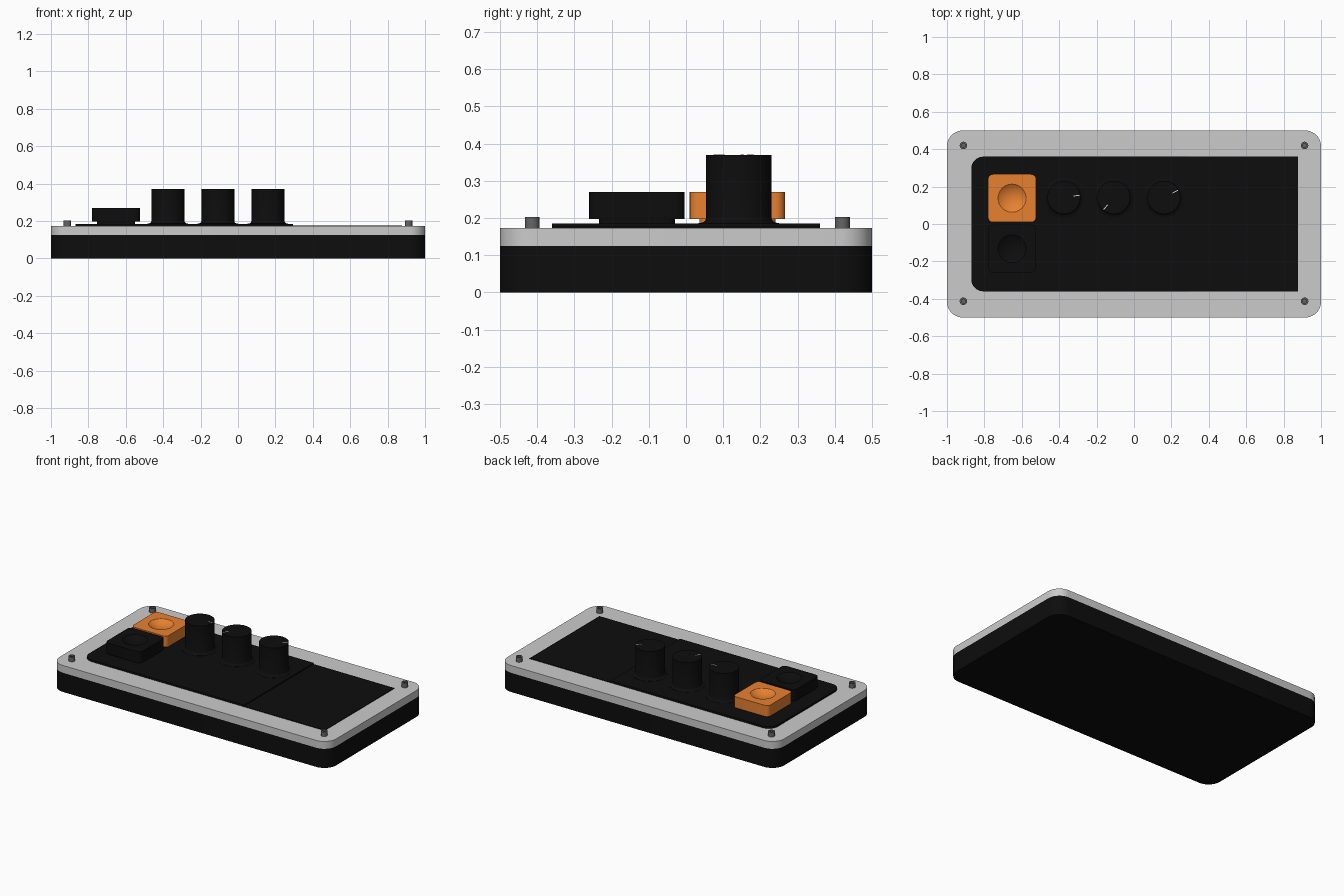
import bpy, bmesh
from math import sin, cos, pi, radians
from mathutils import Vector

if "Cube" in bpy.data.objects:
    bpy.data.objects.remove(bpy.data.objects["Cube"])


def material(name, rgb):
    m = bpy.data.materials.new(name)
    m.diffuse_color = (*rgb, 1)
    m.use_nodes = True
    m.node_tree.nodes["Principled BSDF"].inputs["Base Color"].default_value = m.diffuse_color
    return m


BLACK = material("black", (0.004, 0.004, 0.004))
ORANGE = material("orange", (0.8, 0.22, 0.03))
STEEL = material("dark_steel", (0.13, 0.13, 0.13))
WHITE = material("white", (0.85, 0.85, 0.85))


def finish(bm, name, mat, loc=(0, 0, 0)):
    bmesh.ops.recalc_face_normals(bm, faces=bm.faces)
    me = bpy.data.meshes.new(name)
    bm.to_mesh(me)
    bm.free()
    ob = bpy.data.objects.new(name, me)
    ob.location = loc
    bpy.context.collection.objects.link(ob)
    if mat:
        me.materials.append(mat)
    return ob


def smooth(ob):
    bpy.ops.object.select_all(action='DESELECT')
    ob.select_set(True)
    bpy.context.view_layer.objects.active = ob
    bpy.ops.object.shade_smooth_by_angle(angle=radians(35))


def slab(name, x0, x1, y0, y1, z0, z1, radii, mat=None, seg=10):
    """Extruded rectangle; radii run counter-clockwise from the +x +y corner."""
    bm = bmesh.new()
    corners = [(x1, y1, -1, -1), (x0, y1, 1, -1), (x0, y0, 1, 1), (x1, y0, -1, 1)]
    verts = []
    for i, ((x, y, sx, sy), r) in enumerate(zip(corners, radii)):
        for k in range(seg + 1 if r else 1):
            a = (i + k / seg) * pi / 2
            verts.append(bm.verts.new((x + sx * r + r * cos(a), y + sy * r + r * sin(a), z0)))
            if not r:
                verts[-1].co = (x, y, z0)
    face = bm.faces.new(verts)
    ext = bmesh.ops.extrude_face_region(bm, geom=[face])
    top = [g for g in ext["geom"] if isinstance(g, bmesh.types.BMVert)]
    bmesh.ops.translate(bm, verts=top, vec=(0, 0, z1 - z0))
    ob = finish(bm, name, mat)
    smooth(ob)
    return ob


def lathe(name, profile, loc, mat, seg=48):
    bm = bmesh.new()
    vs = [bm.verts.new((r, 0, z)) for r, z in profile]
    es = [bm.edges.new(p) for p in zip(vs, vs[1:])]
    bmesh.ops.spin(bm, geom=vs + es, axis=(0, 0, 1), cent=(0, 0, 0),
                   steps=seg, angle=2 * pi, use_duplicate=False)
    bmesh.ops.remove_doubles(bm, verts=bm.verts, dist=1e-5)
    ob = finish(bm, name, mat, loc)
    smooth(ob)
    return ob


def button(name, y, mat):
    x, h, s = -0.652, 0.128, 0.102
    slab(name + "_stem", x - s, x + s, y - s, y + s, 0.183, 0.199, [0.02] * 4, mat, 6)
    cap = slab(name + "_cap", x - h, x + h, y - h, y + h, 0.197, 0.27, [0.026] * 4, mat, 6)
    # spherical finger dish cut into the cap
    bm = bmesh.new()
    bmesh.ops.create_uvsphere(bm, u_segments=48, v_segments=48, radius=0.125)
    cutter = finish(bm, name + "_dish_cutter", mat, (x, y, 0.37))
    cutter.hide_render = True
    mod = cap.modifiers.new("dish", 'BOOLEAN')
    mod.operation, mod.solver, mod.object = 'DIFFERENCE', 'EXACT', cutter
    bpy.context.view_layer.objects.active = cap
    bpy.ops.object.modifier_apply(modifier="dish")
    bpy.data.objects.remove(cutter)
    smooth(cap)


# case and top plate
slab("case_body", -1, 1, -0.5, 0.5, 0, 0.125, [0.085] * 4, BLACK)
slab("top_plate", -1, 1, -0.5, 0.5, 0.125, 0.173, [0.085] * 4)

# raised control panel and lower screen
slab("control_panel", -0.87, 0.295, -0.36, 0.36, 0.168, 0.185, [0, 0.065, 0.065, 0], BLACK)
slab("screen", 0.295, 0.878, -0.36, 0.36, 0.168, 0.177, [0] * 4, BLACK)

# corner screws with sockets
for sx in (-1, 1):
    for y in (-0.413, 0.42):
        lathe("corner_screw", [(0, 0), (0.02, 0), (0.02, 0.033), (0.011, 0.033),
                               (0.011, 0.018), (0, 0.018)], (sx * 0.912, y, 0.17), STEEL, 24)

# push buttons
button("orange_button", 0.138, ORANGE)
button("black_button", -0.132, BLACK)

# knobs with flared foot and a pointer mark
for x, deg in ((-0.375, 8), (-0.108, 230), (0.16, 27)):
    lathe("knob", [(0, 0), (0.108, 0), (0.108, 0.002), (0.097, 0.004), (0.091, 0.008),
                   (0.088, 0.015), (0.088, 0.186), (0, 0.186)], (x, 0.142, 0.184), BLACK)
    mark = slab("knob_pointer", 0.052, 0.086, -0.0025, 0.0025, -0.003, 0.001, [0] * 4, WHITE)
    mark.location = Vector((x, 0.142, 0.37))
    mark.rotation_euler.z = radians(deg)
